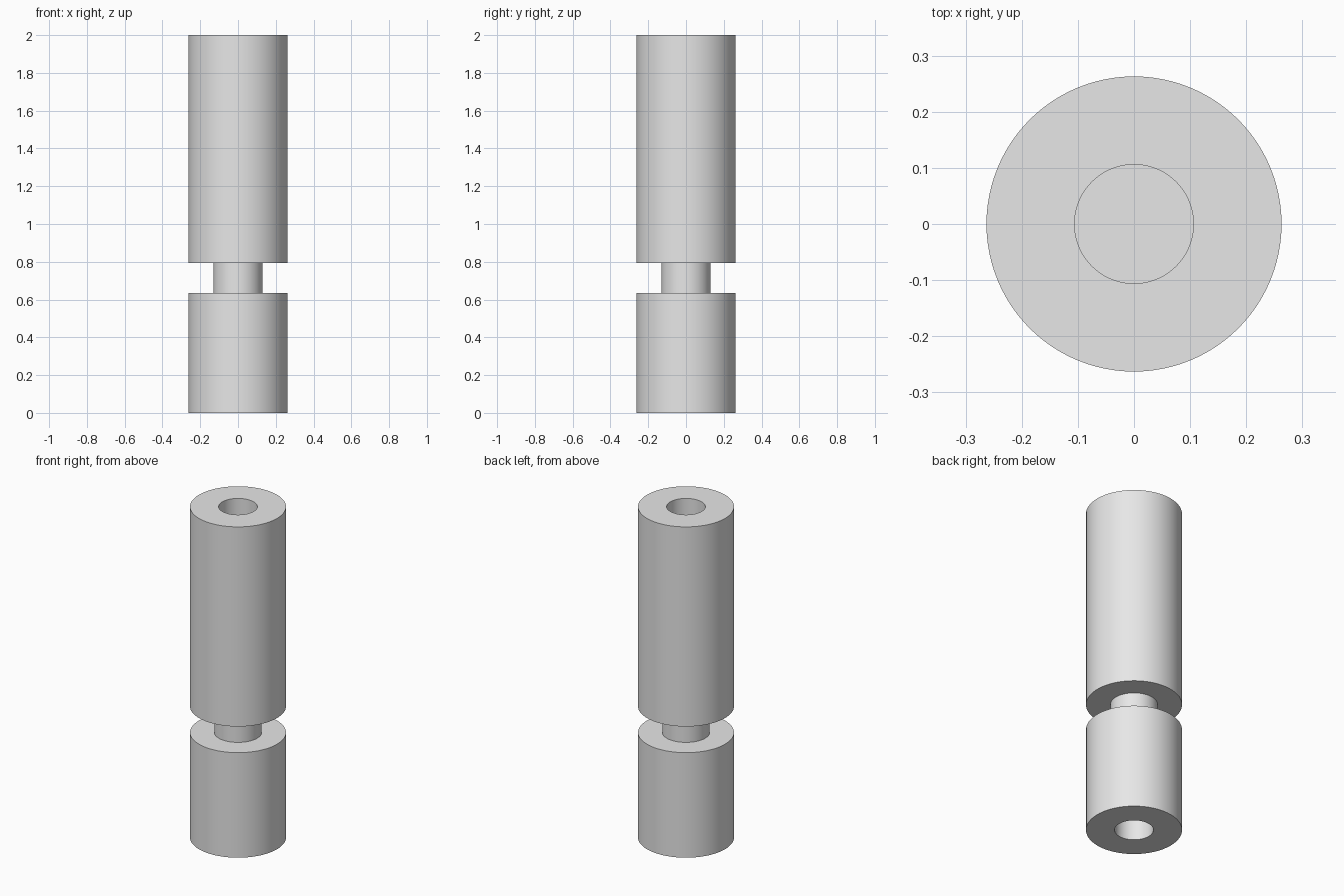
import bpy
import bmesh
import math

cube = bpy.data.objects.get("Cube")
if cube:
    bpy.data.objects.remove(cube, do_unlink=True)

grey = bpy.data.materials.new("light_grey")
grey.use_nodes = True
colour = (0.8, 0.8, 0.8, 1)
grey.diffuse_color = colour
grey.node_tree.nodes["Principled BSDF"].inputs["Base Color"].default_value = colour

SEGMENTS = 96
OUTER, NECK, BORE = 0.263, 0.13, 0.106
NECK_BOTTOM, NECK_TOP, HEIGHT = 0.635, 0.793, 2.0
BORE_DEPTH = 0.4


def lathe(name, profile):
    """Spin a radius/height profile around z into a closed solid."""
    bm = bmesh.new()
    verts = [bm.verts.new((r, 0, z)) for r, z in profile]
    edges = [bm.edges.new(pair) for pair in zip(verts, verts[1:])]
    bmesh.ops.spin(bm, geom=verts + edges, cent=(0, 0, 0), axis=(0, 0, 1),
                   angle=math.tau, steps=SEGMENTS, use_duplicate=False)
    bmesh.ops.remove_doubles(bm, verts=bm.verts, dist=0.0001)
    bmesh.ops.recalc_face_normals(bm, faces=bm.faces)
    mesh = bpy.data.meshes.new(name)
    bm.to_mesh(mesh)
    bm.free()
    mesh.materials.append(grey)
    obj = bpy.data.objects.new(name, mesh)
    bpy.context.collection.objects.link(obj)
    bpy.ops.object.select_all(action="DESELECT")
    obj.select_set(True)
    bpy.context.view_layer.objects.active = obj
    bpy.ops.object.shade_smooth_by_angle(angle=math.radians(30))
    return obj


# Turned pin: blind bore at each end and a groove between the two barrels
lathe("grooved_pin", [
    (0, BORE_DEPTH), (BORE, BORE_DEPTH), (BORE, 0), (OUTER, 0),
    (OUTER, NECK_BOTTOM), (NECK, NECK_BOTTOM),
    (NECK, NECK_TOP), (OUTER, NECK_TOP),
    (OUTER, HEIGHT), (BORE, HEIGHT),
    (BORE, HEIGHT - BORE_DEPTH), (0, HEIGHT - BORE_DEPTH),
])
